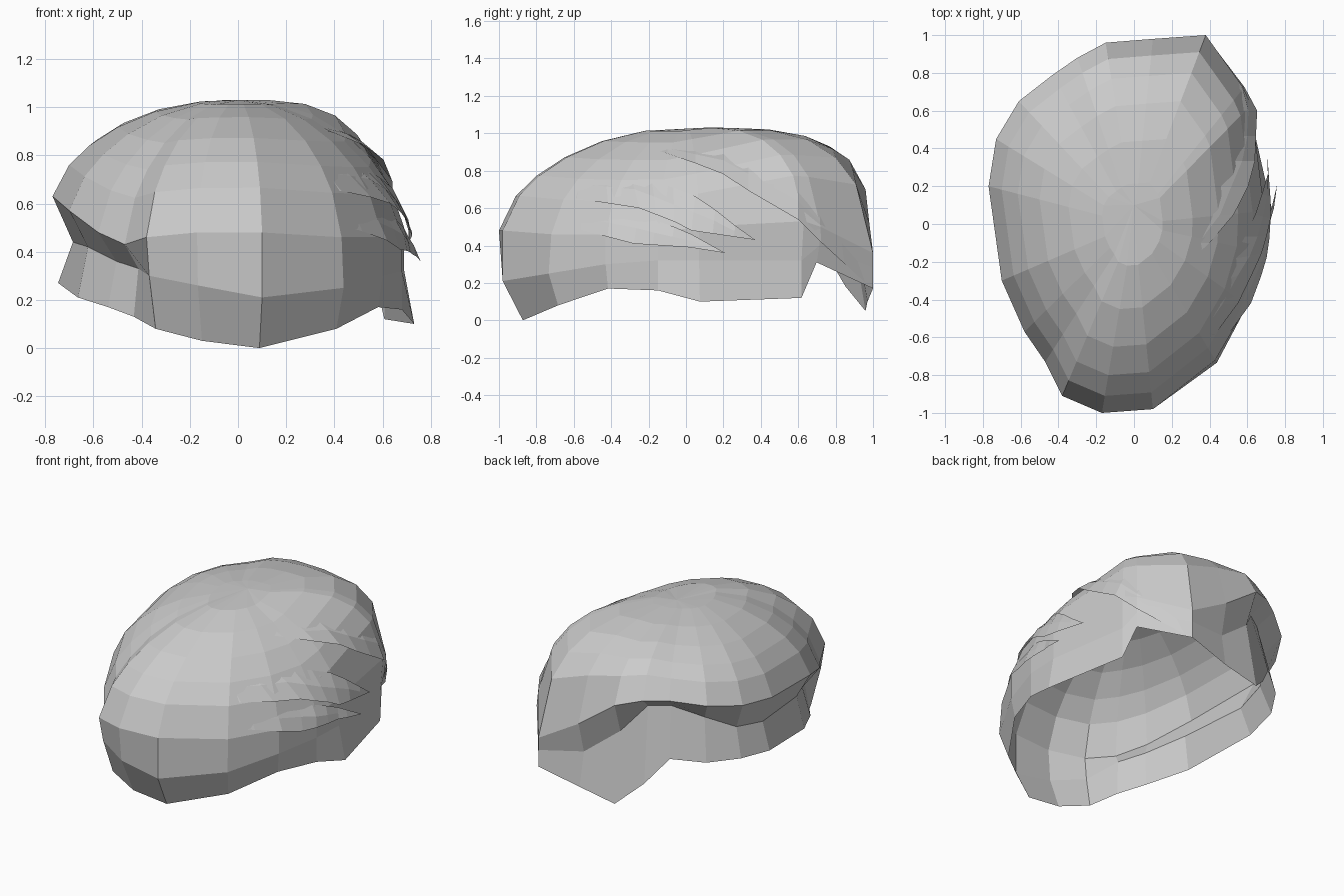
import bpy, bmesh, math
from mathutils import Vector
from mathutils.bvhtree import BVHTree

if "Cube" in bpy.data.objects:
    bpy.data.objects.remove(bpy.data.objects["Cube"])

# Plan outline, counter-clockwise from front left:
# x, y, cap hem z, tucked-row scale, tucked-row z, bottom scale, bottom z
GUIDES = [
    (-.38, -.91, .46, .97, .30, .90, .08),
    (-.17, -1.0, .48, .98, .26, .88, .03),
    (.10, -.98, .48, 1.0, .21, .89, .00),
    (.43, -.72, .46, 1.02, .25, .95, .08),
    (.60, -.43, .46, 1.0, .30, .97, .17),
    (.68, -.15, .47, 1.0, .32, 1.0, .16),
    (.69, .07, .50, 1.0, .32, 1.06, .10),
    (.62, .63, .53, .98, .32, .98, .12),
    (.58, .72, .50, .99, .40, .97, .31),
    (.38, 1.0, .36, 1.0, .28, 1.0, .17),
    (.10, .98, .52, .95, .32, .99, .10),
    (-.15, .96, .70, .92, .50, 1.0, .05),
    (-.30, .88, .74, .88, .66, .97, .18),
    (-.43, .79, .74, .88, .66, .96, .34),
    (-.61, .65, .70, .88, .58, .96, .31),
    (-.73, .45, .66, .89, .48, .97, .30),
    (-.77, .20, .63, .89, .44, .97, .27),
    (-.70, -.30, .57, .89, .42, .95, .21),
    (-.58, -.57, .48, .87, .36, .93, .17),
    (-.47, -.73, .43, .88, .33, .92, .13),
]
TOP = 1.03
LEVELS = [.22, .45, .65, .80, .91, 1.0]


def make_object(name, rows, closed, apex=None):
    """Skin rows of points with flat faces; optional fan to an apex."""
    bm = bmesh.new()
    vr = [[bm.verts.new(p) for p in row] for row in rows]
    n = len(vr[0])
    span = n if closed else n - 1
    if apex:
        a = bm.verts.new(apex)
        for i in range(span):
            bm.faces.new((a, vr[0][i], vr[0][(i + 1) % n]))
    for up, low in zip(vr, vr[1:]):
        for i in range(span):
            j = (i + 1) % n
            bm.faces.new((up[i], low[i], low[j], up[j]))
    bmesh.ops.remove_doubles(bm, verts=bm.verts, dist=.0005)
    tree = BVHTree.FromBMesh(bm)
    me = bpy.data.meshes.new(name)
    bm.to_mesh(me)
    bm.free()
    ob = bpy.data.objects.new(name, me)
    bpy.context.collection.objects.link(ob)
    return tree


def dome_z(s, x, y, hem):
    """Dome height; squarer at the back right, softer elsewhere."""
    r = math.hypot(x, y)
    b = max(0, y / r) * (1.1 if x > 0 else .65 if x > -.4 else .3)
    power = .61 - .1 * b + .06 * abs(x) / r
    return hem + (TOP - hem) * max(0, 1 - s ** (2 + 2 * b)) ** power


# Hair shell: rounded cap, tucked lip and lower band
rows = [[(x * s, y * s, dome_z(s, x, y, h)) for x, y, h, *_ in GUIDES] for s in LEVELS]
rows.append([(g[0] * g[3], g[1] * g[3], g[4]) for g in GUIDES])
rows.append([(g[0] * g[5], g[1] * g[5], g[6]) for g in GUIDES])
shell = make_object("hair_shell", rows, True, (0, 0.1, TOP))


def on_shell(y, z, lift):
    """Point on the right side of the shell, moved along the surface normal."""
    hit, normal, *_ = shell.ray_cast(Vector((3, y, z)), Vector((-1, 0, 0)))
    if not hit:
        return Vector((.38, y, z))
    if normal.x < 0:
        normal = -normal
    return hit + Vector((normal.x, 0, max(0, normal.z))) * lift


def edge_points(keys, steps=3):
    """Subdivide a strand edge so that it hugs the shell."""
    pts = []
    for a, b in zip(keys, keys[1:]):
        for k in range(steps):
            pts.append([p + (q - p) * k / steps for p, q in zip(a, b)])
    return pts + [keys[-1]]


# Swept strands on the right: upper and lower edges as (y, z, lift)
STRANDS = {
    "upper_strand": ([(-.25, .97, -.01), (.2, .93, -.01), (.6, .74, -.01), (.93, .42, -.01)],
                     [(-.25, .95, -.01), (.2, .76, .04), (.6, .53, .03), (.97, .19, .0)]),
    "middle_strand": ([(-.7, .82, -.01), (-.3, .80, -.01), (.05, .66, .01), (.37, .43, .06)],
                      [(-.75, .68, -.01), (-.25, .59, .03), (.03, .48, .035), (.37, .43, .06)]),
    "lower_strand": ([(-.7, .64, -.01), (-.25, .57, -.01), (.03, .46, .02), (.21, .36, .09)],
                     [(-.7, .52, -.01), (-.28, .41, .03), (.02, .39, .035), (.21, .36, .09)]),
}
for name, (upper, lower) in STRANDS.items():
    top_edge, low_edge = edge_points(upper), edge_points(lower)
    mid_edge = [[(p + q) / 2 for p, q in zip(a, b)] for a, b in zip(top_edge, low_edge)]
    make_object(name, [[on_shell(*p) for p in e] for e in (top_edge, mid_edge, low_edge)], False)
